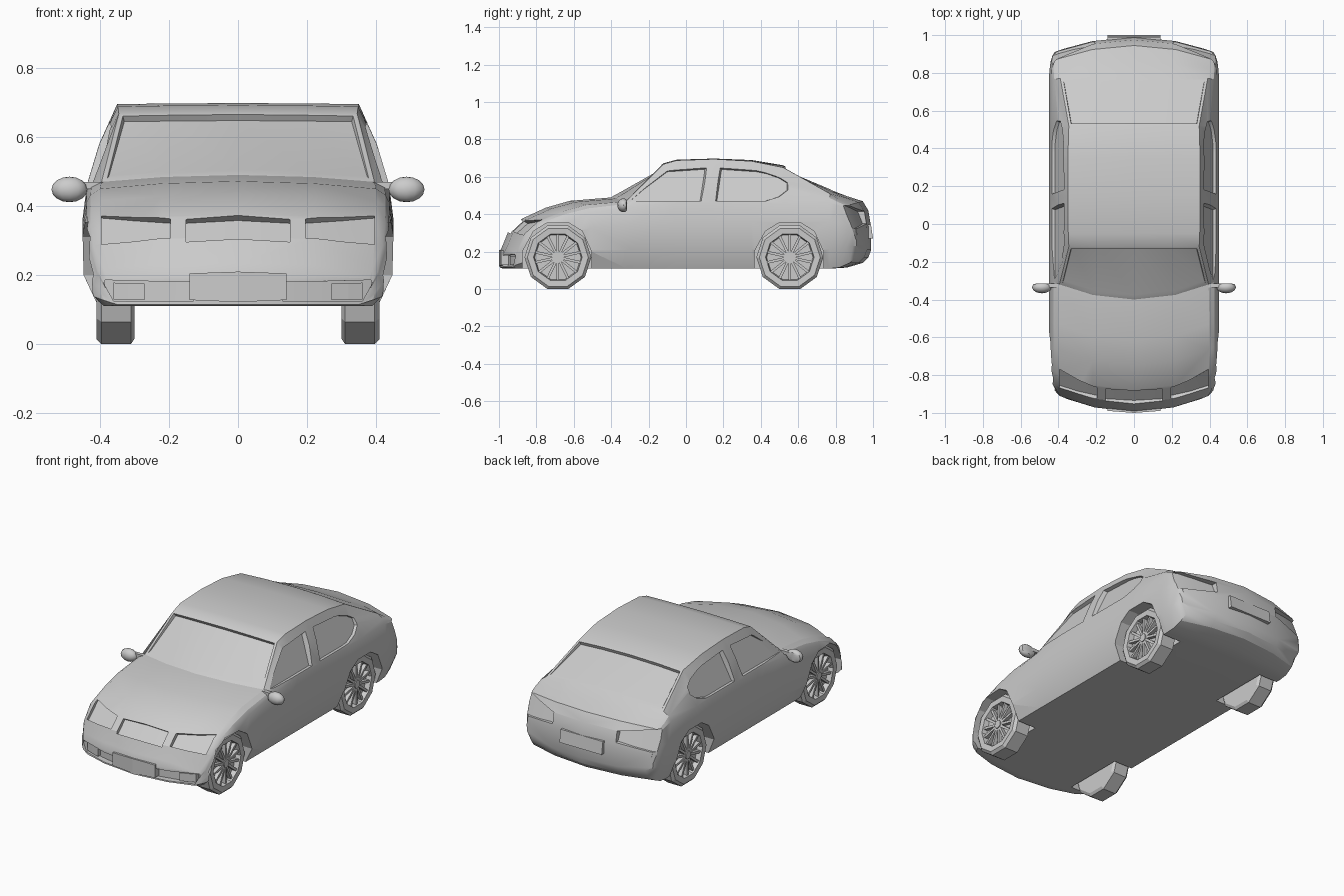
import bpy
import bmesh
import math
from mathutils import Matrix, Vector

old = bpy.data.objects.get("Cube")
if old:
    bpy.data.objects.remove(old)

paint = bpy.data.materials.new("light_grey")
paint.use_nodes = True
grey = (0.6, 0.6, 0.6, 1)
paint.diffuse_color = grey
paint.node_tree.nodes["Principled BSDF"].inputs["Base Color"].default_value = grey


def finish(name, bm):
    """Turn a bmesh into a painted object."""
    bmesh.ops.recalc_face_normals(bm, faces=bm.faces[:])
    mesh = bpy.data.meshes.new(name)
    bm.to_mesh(mesh)
    bm.free()
    mesh.materials.append(paint)
    obj = bpy.data.objects.new(name, mesh)
    bpy.context.collection.objects.link(obj)
    return obj


def smooth(obj, degrees):
    bpy.ops.object.select_all(action='DESELECT')
    bpy.context.view_layer.objects.active = obj
    obj.select_set(True)
    bpy.ops.object.shade_smooth_by_angle(angle=math.radians(degrees))


def prism(name, columns, near, far):
    """Solid over an outline given as (u, low, high) columns."""
    bm = bmesh.new()
    rows = []
    for u, low, high in columns:
        corners = (near(u, low), near(u, high), far(u, high), far(u, low))
        rows.append([bm.verts.new(c) for c in corners])
    for a, b in zip(rows, rows[1:]):
        for i in range(4):
            j = (i + 1) % 4
            bm.faces.new((a[i], a[j], b[j], b[i]))
    bm.faces.new(rows[0])
    bm.faces.new(rows[-1])
    return finish(name, bm)


def cut(target, cutter):
    cutter.hide_render = True
    mod = target.modifiers.new("cut", 'BOOLEAN')
    mod.operation = 'DIFFERENCE'
    mod.solver = 'EXACT'
    mod.object = cutter
    bpy.context.view_layer.objects.active = target
    bpy.ops.object.modifier_apply(modifier=mod.name)
    bpy.data.objects.remove(cutter)


def clamp(t):
    return max(0, min(1, t))


def bend(x, y):
    """Curve the nose and tail in plan."""
    front = 0.55 * clamp((-0.12 - y) / 0.3)
    back = 0.45 * clamp((y - 0.75) / 0.2)
    return y + (front - back) * x * x


# Body stations: y, bottom, half width, shoulder z, edge x, edge z, top z
FLOOR = 0.11
stations = [
    (-.995, .115, .395, .16, .38, .19, .2),
    (-.98, FLOOR, .418, .2, .39, .22, .235),
    (-.95, FLOOR, .438, .27, .395, .295, .31),
    (-.88, FLOOR, .448, .34, .4, .36, .375),
    (-.75, FLOOR, .45, .38, .4, .415, .435),
    (-.62, FLOOR, .45, .41, .4, .45, .472),
    (-.4, FLOOR, .45, .44, .395, .47, .49),
    (-.12, FLOOR, .45, .46, .345, .668, .673),
    (-.05, FLOOR, .45, .46, .348, .688, .692),
    (.15, FLOOR, .45, .46, .35, .695, .698),
    (.35, FLOOR, .45, .46, .35, .684, .69),
    (.52, FLOOR, .45, .46, .345, .65, .662),
    (.78, FLOOR, .45, .46, .39, .51, .528),
    (.86, .115, .448, .45, .4, .475, .497),
    (.945, .14, .442, .43, .4, .45, .47),
    (.975, .17, .432, .37, .4, .4, .42),
    (.99, .21, .42, .28, .4, .31, .33),
]


def section(y, bottom, wide, shoulder, edge, edge_z, top):
    rise = shoulder - bottom
    sx = wide - 0.012
    half = [(0, bottom), (edge * 0.55, bottom), (wide - 0.045, bottom),
            (wide - 0.003, bottom + 0.3 * rise), (wide, bottom + 0.72 * rise),
            (sx, shoulder),
            ((sx + edge) / 2 + 0.008, (shoulder + edge_z) / 2 + 0.002),
            (edge, edge_z), (edge * 0.55, edge_z + 0.7 * (top - edge_z)), (0, top)]
    ring = half + [(-x, z) for x, z in half[-2:0:-1]]
    return [Vector((x, bend(x, y), z)) for x, z in ring]


# Lofted body shell
bm = bmesh.new()
rings = [[bm.verts.new(p) for p in section(*s)] for s in stations]
count = len(rings[0])
glass = {-.4: [], .52: []}
for s, a, b in zip(stations, rings, rings[1:]):
    for i in range(count):
        j = (i + 1) % count
        face = bm.faces.new((a[i], a[j], b[j], b[i]))
        if s[0] in glass and 7 <= i <= 10:
            glass[s[0]].append(face)
for ring in (rings[0], rings[-1]):
    mirrored = [ring[-i] for i in range(10)]
    for half in (ring[:10], mirrored):
        bm.faces.new((half[0], half[1], half[8], half[9]))
        bm.faces.new(half[1:9])
bmesh.ops.recalc_face_normals(bm, faces=bm.faces[:])
# Windscreen and rear window, sunken at the top and flush at the base
for faces in glass.values():
    bmesh.ops.inset_region(bm, faces=faces, thickness=0.014, depth=0,
                           use_even_offset=True, use_boundary=True)
    bmesh.ops.inset_region(bm, faces=faces, thickness=0.002, depth=-0.02,
                           use_even_offset=True, use_boundary=True)
    for v in {v for f in faces for v in f.verts}:
        if v.co.z < 0.55:
            v.co.z += 0.022
body = finish("body", bm)

# Side windows and wheel arches
SILL = 0.47
front_window = [(-.3, .47, .475), (-.23, .47, .535), (-.1, .47, .632),
                (.08, .47, .644), (.106, .637, .646)]
rear_window = [(.16, .47, .475), (.185, .47, .645), (.38, .47, .632),
               (.43, .472, .622), (.5, .495, .598), (.545, .53, .57)]
arch = [(-.19, 0, .03), (-.13, 0, .14), (-.06, 0, .183),
        (.06, 0, .183), (.13, 0, .14), (.18, 0, .03)]
axles = {"front": -0.685, "rear": 0.555}


def side_plane(side, middle, offset, scale):
    """Sloping glass plane with its outline scaled about the sill."""
    def place(y, z):
        x = 0.418 + offset - 0.39 * (z - SILL)
        return (side * x, middle + scale * (y - middle), SILL + scale * (z - SILL))
    return place


for side in (1, -1):
    for outline, middle in ((front_window, -0.09), (rear_window, 0.35)):
        cut(body, prism("window_cutter", outline, side_plane(side, middle, 0, 0.97),
                        side_plane(side, middle, 0.06, 1.1)))
    for axle in axles.values():
        shape = [(axle + y, 0.05, 0.17 + high) for y, low, high in arch]
        cut(body, prism("arch_cutter", shape, lambda y, z: (side * 0.285, y, z),
                        lambda y, z: (side * 0.6, y, z)))


def lens(back, up):
    """Lamp plane in the nose, moved along the cutting direction."""
    return lambda x, z: (x, -0.925 - back + 1.1 * (z - 0.3) + 0.6 * x * x, z + up)


def bumper(offset):
    return lambda x, z: (x, -1 + offset + 0.55 * x * x, z)


def tail(offset):
    return lambda x, z: (x, 0.975 + offset - 0.4 * (z - 0.36) - 0.45 * x * x, z)


# Grille, lamps and lower intakes
cut(body, prism("grille_cutter", [(-.15, .288, .35), (0, .292, .358), (.15, .288, .35)],
                lens(0, 0), lens(0.1, 0.07)))
headlight = [(.195, .295, .35), (.3, .288, .357), (.395, .28, .365)]
intake = [(.13, .123, .18), (.25, .123, .182), (.36, .125, .185), (.385, .17, .186)]
lamp = [(.27, .128, .176), (.32, .128, .177), (.36, .13, .178)]
taillight = [(.21, .35, .415), (.32, .335, .43), (.4, .325, .445), (.5, .32, .45)]
for label, side in (("left", 1), ("right", -1)):
    def flip(columns):
        return [(side * x, low, high) for x, low, high in columns]

    cut(body, prism("headlight_cutter", flip(headlight), lens(0, 0), lens(0.1, 0.07)))
    cut(body, prism("intake_cutter", flip(intake), bumper(0.04), bumper(-0.1)))
    cut(body, prism("taillight_cutter", flip(taillight), tail(-0.015), tail(0.2)))
    prism(label + "_fog_lamp", flip(lamp), bumper(0.045), bumper(0.018))
smooth(body, 24)

# Front and rear plates
prism("front_plate", [(-.14, .128, .205), (0, .122, .21), (.14, .128, .205)],
      bumper(0.045), bumper(0))
prism("rear_plate", [(-.14, .27, .345), (.14, .27, .345)],
      lambda x, z: (x, 0.95, z), lambda x, z: (x, 1 - 0.15 * (z - 0.27), z))


# Ten-sided wheels with spokes and hub
def wheel(name, side, y):
    bm = bmesh.new()
    profile = [(.3, .163), (.31, .1787), (.395, .1787), (.41, .163),
               (.408, .13), (.378, .124)]
    loops = []
    for x, r in profile:
        angles = [math.radians(36 * i + 18) for i in range(10)]
        loops.append([bm.verts.new((x, r * math.sin(a), r * math.cos(a))) for a in angles])
    for a, b in zip(loops, loops[1:]):
        for i in range(10):
            j = (i + 1) % 10
            bm.faces.new((a[i], a[j], b[j], b[i]))
    bm.faces.new(loops[0])
    bm.faces.new(loops[-1])
    for i in range(14):
        turn = Matrix.Rotation(math.tau * i / 14, 4, 'X')
        place = Matrix.Translation((0.387, 0, 0.072)) @ Matrix.Diagonal((0.026, 0.014, 0.11, 1))
        bmesh.ops.create_cube(bm, size=1, matrix=turn @ place)
    bmesh.ops.create_cone(bm, cap_ends=True, segments=12, radius1=0.024, radius2=0.024, depth=0.03,
                          matrix=Matrix.Translation((0.39, 0, 0)) @ Matrix.Rotation(math.pi / 2, 4, 'Y'))
    bmesh.ops.transform(bm, matrix=Matrix.Diagonal((side, 1, 1, 1)), verts=bm.verts[:])
    finish(name, bm).location = (0, y, 0.17)


# Door mirrors: rounded shell on a short stem
def door_mirror(name, side):
    bm = bmesh.new()
    shell = Matrix.Translation((0.488, -0.335, 0.448)) @ Matrix.Diagonal((0.052, 0.032, 0.037, 1))
    bmesh.ops.create_uvsphere(bm, u_segments=12, v_segments=8, radius=1, matrix=shell)
    for v in bm.verts:
        v.co.y = min(v.co.y, -0.315)
    stem = Matrix.Translation((0.43, -0.326, 0.459)) @ Matrix.Diagonal((0.08, 0.022, 0.02, 1))
    bmesh.ops.create_cube(bm, size=1, matrix=stem)
    bmesh.ops.transform(bm, matrix=Matrix.Diagonal((side, 1, 1, 1)), verts=bm.verts[:])
    smooth(finish(name, bm), 40)


for label, side in (("left", 1), ("right", -1)):
    door_mirror(label + "_mirror", side)
    for end, y in axles.items():
        wheel(f"{end}_{label}_wheel", side, y)
